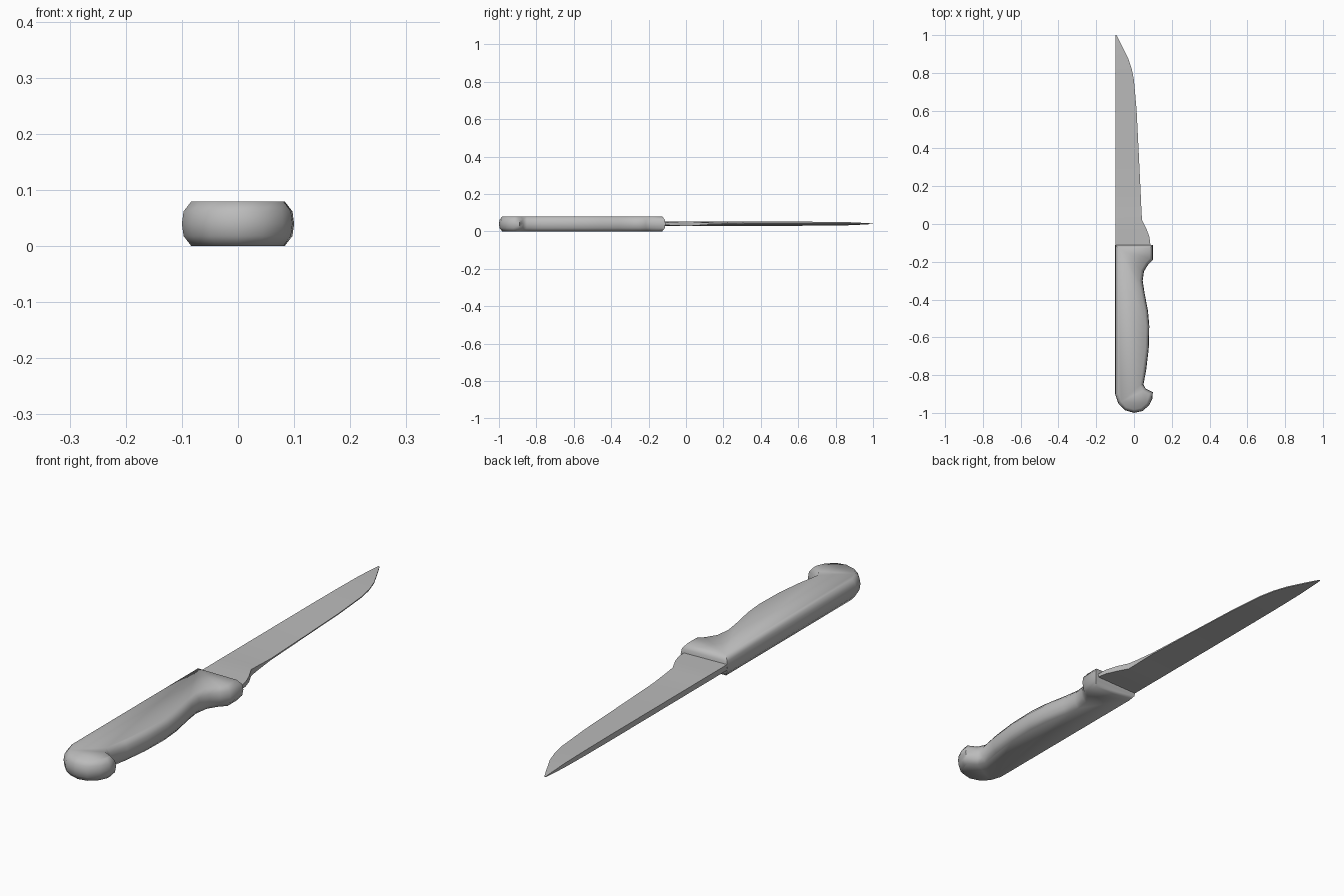
import bpy, bmesh, math
from mathutils import Vector

if "Cube" in bpy.data.objects:
    bpy.data.objects.remove(bpy.data.objects["Cube"], do_unlink=True)

grey = bpy.data.materials.new("plain grey")
grey.use_nodes = True
GREY = (0.5, 0.5, 0.5, 1)
grey.diffuse_color = GREY
grey.node_tree.nodes["Principled BSDF"].inputs["Base Color"].default_value = GREY


def inset(outline, d):
    """Move a counter-clockwise outline inward by d with mitred corners."""
    result = []
    for i, p in enumerate(outline):
        a = (p - outline[i - 1]).normalized()
        b = (outline[(i + 1) % len(outline)] - p).normalized()
        na, nb = Vector((-a.y, a.x)), Vector((-b.y, b.x))
        result.append(p + (na + nb) * d / max(1 + na.dot(nb), 0.6))
    return result


def loft(name, rings, angle):
    """Bridge closed rings of points and cap both ends."""
    bm = bmesh.new()
    loops = [[bm.verts.new(p) for p in ring] for ring in rings]
    for low, high in zip(loops, loops[1:]):
        for i in range(len(low)):
            bm.faces.new((low[i - 1], low[i], high[i], high[i - 1]))
    bm.faces.new(loops[0])
    bm.faces.new(loops[-1])
    bmesh.ops.recalc_face_normals(bm, faces=bm.faces)
    mesh = bpy.data.meshes.new(name)
    bm.to_mesh(mesh)
    bm.free()
    mesh.materials.append(grey)
    obj = bpy.data.objects.new(name, mesh)
    bpy.context.collection.objects.link(obj)
    bpy.ops.object.select_all(action="DESELECT")
    obj.select_set(True)
    bpy.context.view_layer.objects.active = obj
    bpy.ops.object.shade_smooth_by_angle(angle=math.radians(angle))
    return obj


# Handle: straight back, finger grip on the other side, hooked round butt
grip = [(.1, -.11), (.1, -.19), (.075, -.215), (.053, -.25), (.046, -.3),
        (.055, -.36), (.074, -.46), (.081, -.54), (.078, -.66), (.065, -.77),
        (.05, -.85), (.06, -.87), (.1, -.89), (.097, -.925), (.08, -.96),
        (.045, -.99), (0, -1), (-.05, -.985), (-.083, -.95), (-.1, -.9),
        (-.1, -.11)]
outline = [Vector(p) for p in reversed(grip)]
section = [(0, .017), (.018, .003), (.04, 0), (.062, .003), (.08, .017)]
loft("handle", [[(p.x, p.y, z) for p in inset(outline, d)]
                for z, d in section], 55)

# Blade: thick spine tapering to a thin cutting edge, flared heel
# each station: y, edge x, half thickness of spine, half thickness of edge
stations = [(-.14, .087, .011, .007), (-.11, .087, .011, .007),
            (-.07, .082, .011, .009), (-.03, .068, .011, .011),
            (.02, .043, .011, .012), (.06, .04, .011, .009),
            (.15, .036, .011, .003), (.4, .024, .011, .002),
            (.6, .014, .011, .002), (.76, 0, .01, .002),
            (.82, -.012, .009, .002), (.88, -.032, .008, .002),
            (.92, -.052, .006, .002), (.96, -.072, .004, .002),
            (1, -.093, .001, .001)]
MID = .041
loft("blade", [[(-.098, y, MID - s), (x, y, MID - e),
                (x, y, MID + e), (-.098, y, MID + s)]
               for y, x, s, e in stations], 30)
